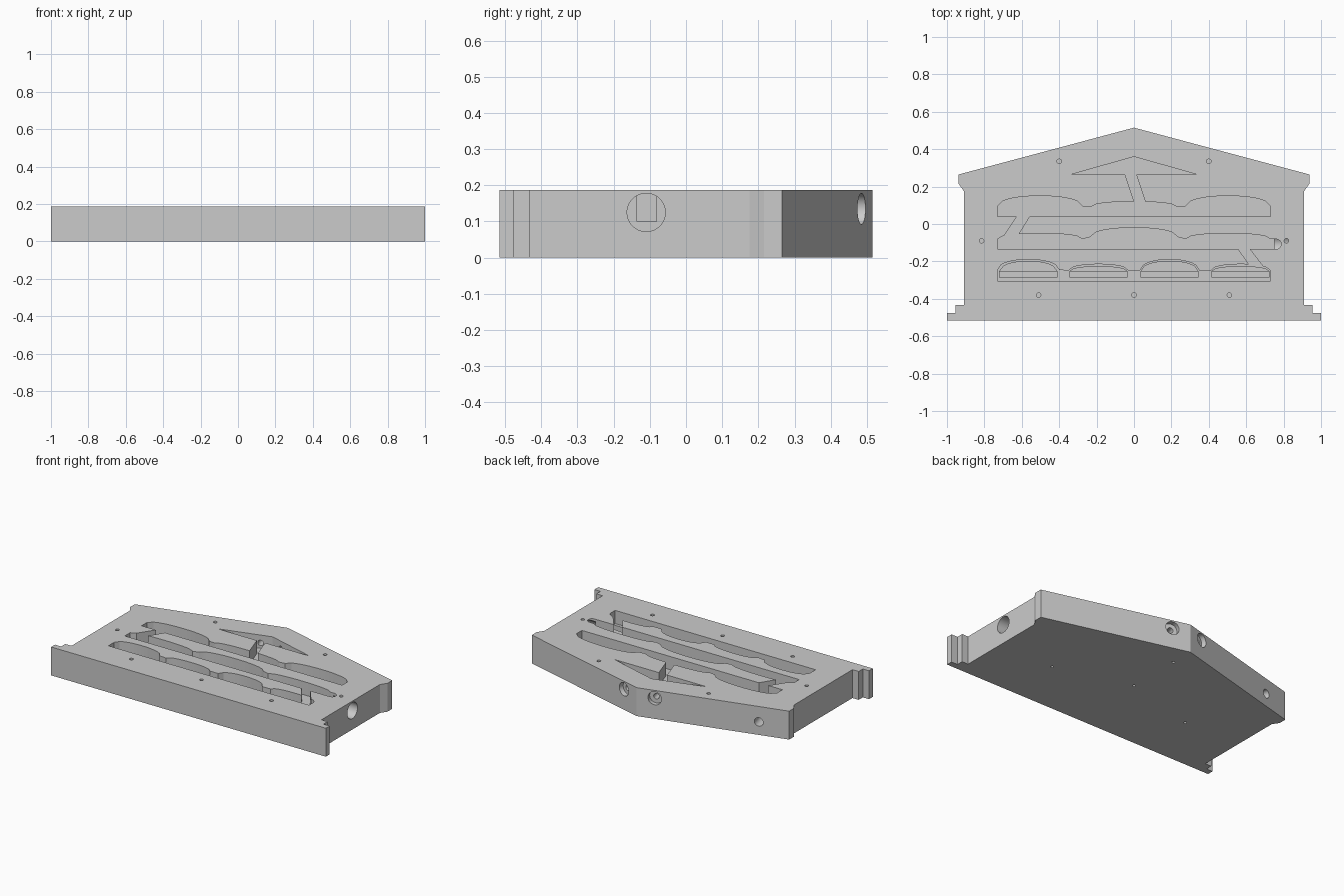
import bpy, bmesh, math
from mathutils import Vector

old = bpy.data.objects.get("Cube")
if old:
    bpy.data.objects.remove(old, do_unlink=True)

TOP = 0.187      # slab thickness
FLOOR = 0.10     # channel floor height
cutters = []

grey = bpy.data.materials.new("light grey")
grey.use_nodes = True
grey.diffuse_color = (0.6, 0.6, 0.6, 1)
grey.node_tree.nodes["Principled BSDF"].inputs["Base Color"].default_value = (0.6, 0.6, 0.6, 1)


def add_object(name, bm):
    bmesh.ops.recalc_face_normals(bm, faces=bm.faces)
    mesh = bpy.data.meshes.new(name)
    bm.to_mesh(mesh)
    bm.free()
    mesh.materials.append(grey)
    obj = bpy.data.objects.new(name, mesh)
    bpy.context.collection.objects.link(obj)
    return obj


def prism(name, points, z0, z1):
    bm = bmesh.new()
    face = bm.faces.new([bm.verts.new((x, y, z0)) for x, y in points])
    ext = bmesh.ops.extrude_face_region(bm, geom=[face])
    verts = [g for g in ext["geom"] if isinstance(g, bmesh.types.BMVert)]
    bmesh.ops.translate(bm, verts=verts, vec=(0, 0, z1 - z0))
    return add_object(name, bm)


def pocket(name, points, floor=FLOOR):
    cutters.append(prism(name, points, floor, TOP + 0.05))


def drill(name, start, direction, radius, depth):
    """Round cutter entering the surface at start, running along direction."""
    d = Vector(direction).normalized()
    bm = bmesh.new()
    bmesh.ops.create_cone(bm, cap_ends=True, segments=32, radius1=radius,
                          radius2=radius, depth=depth + 0.05)
    bmesh.ops.rotate(bm, verts=bm.verts, matrix=d.to_track_quat('Z', 'Y').to_matrix())
    bmesh.ops.translate(bm, verts=bm.verts, vec=Vector(start) + d * (depth - 0.05) / 2)
    cutters.append(add_object(name, bm))


def arch(cx, half, edge, peak, steps=16):
    """Half-ellipse-like arch points, left to right."""
    pts = []
    for i in range(steps + 1):
        t = -1 + 2 * i / steps
        pts.append((cx + half * t, edge + (peak - edge) * math.sqrt(max(0, 1 - abs(t) ** 2.2))))
    return pts


def channel(name, bottom, lobes):
    pts = [(-0.73, bottom)]
    for lobe in lobes:
        pts += arch(*lobe)
    pocket(name, pts + [(0.73, bottom)])


# Slab with gabled back and stepped foot
half = [(1, -0.515), (1, -0.475), (0.955, -0.475), (0.955, -0.432),
        (0.91, -0.432), (0.91, 0.175), (0.937, 0.215), (0.937, 0.265)]
slab = prism("gabled_slab", half + [(0, 0.515)] + [(-x, y) for x, y in reversed(half)], 0, TOP)

# Three scalloped channels
channel("upper_channel", 0.04, [(-0.503, 0.227, 0.095, 0.15), (0, 0.235, 0.09, 0.12),
                                (0.503, 0.227, 0.095, 0.15)])
channel("middle_channel", -0.135, [(-0.503, 0.227, -0.08, -0.05), (0, 0.235, -0.07, -0.02),
                                   (0.503, 0.227, -0.08, -0.05)])
channel("lower_channel", -0.305, [(-0.565, 0.165, -0.245, -0.19), (-0.19, 0.16, -0.25, -0.215),
                                  (0.19, 0.16, -0.25, -0.19), (0.57, 0.16, -0.25, -0.215)])

# Gable triangle and slanted links between channels
pocket("gable_pocket", [(-0.335, 0.265), (0.335, 0.265), (0, 0.36)])
pocket("upper_link", [(-0.053, 0.28), (0.007, 0.28), (0.067, 0.1), (0.007, 0.1)])
pocket("left_link", [(-0.62, 0.05), (-0.553, 0.05), (-0.63, -0.075), (-0.703, -0.075)])
pocket("right_link", [(0.552, -0.125), (0.612, -0.125), (0.7, -0.24), (0.63, -0.24)])

# Arched wells in the lower channel, with a deeper front strip
for cx, peak in ((-0.565, -0.2), (-0.19, -0.228), (0.19, -0.2), (0.57, -0.228)):
    w = 0.153
    pocket("arched_well", [(cx - w, -0.285)] + arch(cx, w, -0.253, peak) + [(cx + w, -0.285)], 0.07)
    pocket("well_strip", [(cx - w, -0.285), (cx + w, -0.285), (cx + w, -0.257), (cx - w, -0.257)], 0.05)

# Rounded outlet and the side bore that meets it
end = [(0.76 + 0.027 * math.sin(a), -0.108 + 0.027 * math.cos(a))
       for a in (math.pi * i / 12 for i in range(13))]
pocket("outlet_slot", [(0.7, -0.081)] + end + [(0.7, -0.135)])
drill("side_bore", (0.91, -0.11, 0.125), (-1, 0, 0), 0.053, 0.158)

# Counterbored holes either side of the gable apex
slope = 0.25 / 0.937
for s in (-1, 1):
    start = (s * 0.112, 0.515 - 0.112 * slope, 0.135)
    inward = (-s * slope, -1, 0)
    drill("gable_counterbore", start, inward, 0.043, 0.03)
    drill("gable_hole", start, inward, 0.018, 0.19)
drill("gable_side_hole", (-0.75, 0.515 - 0.75 * slope, 0.085), (slope, -1, 0), 0.028, 0.1)

# Screw holes in the top and small locating holes underneath
for x, y in ((-0.4, 0.335), (0.4, 0.335), (-0.815, -0.09), (0.815, -0.09),
             (-0.51, -0.38), (0, -0.38), (0.51, -0.38)):
    drill("screw_hole", (x, y, TOP), (0, 0, -1), 0.012, 0.09)
for x, y in ((-0.51, -0.14), (0.51, -0.14), (0, 0), (0, 0.36)):
    drill("locating_hole", (x, y, 0), (0, 0, 1), 0.009, 0.03)

# Cut everything out of the slab, then drop the cutters
for c in cutters:
    c.hide_render = True
    mod = slab.modifiers.new("cut", 'BOOLEAN')
    mod.operation = 'DIFFERENCE'
    mod.solver = 'EXACT'
    mod.object = c
bpy.context.view_layer.update()
result = bpy.data.meshes.new_from_object(slab.evaluated_get(bpy.context.evaluated_depsgraph_get()))
slab.modifiers.clear()
slab.data = result
for c in cutters:
    bpy.data.objects.remove(c, do_unlink=True)

bpy.ops.object.select_all(action='DESELECT')
slab.select_set(True)
bpy.context.view_layer.objects.active = slab
bpy.ops.object.shade_smooth_by_angle(angle=math.radians(25))
